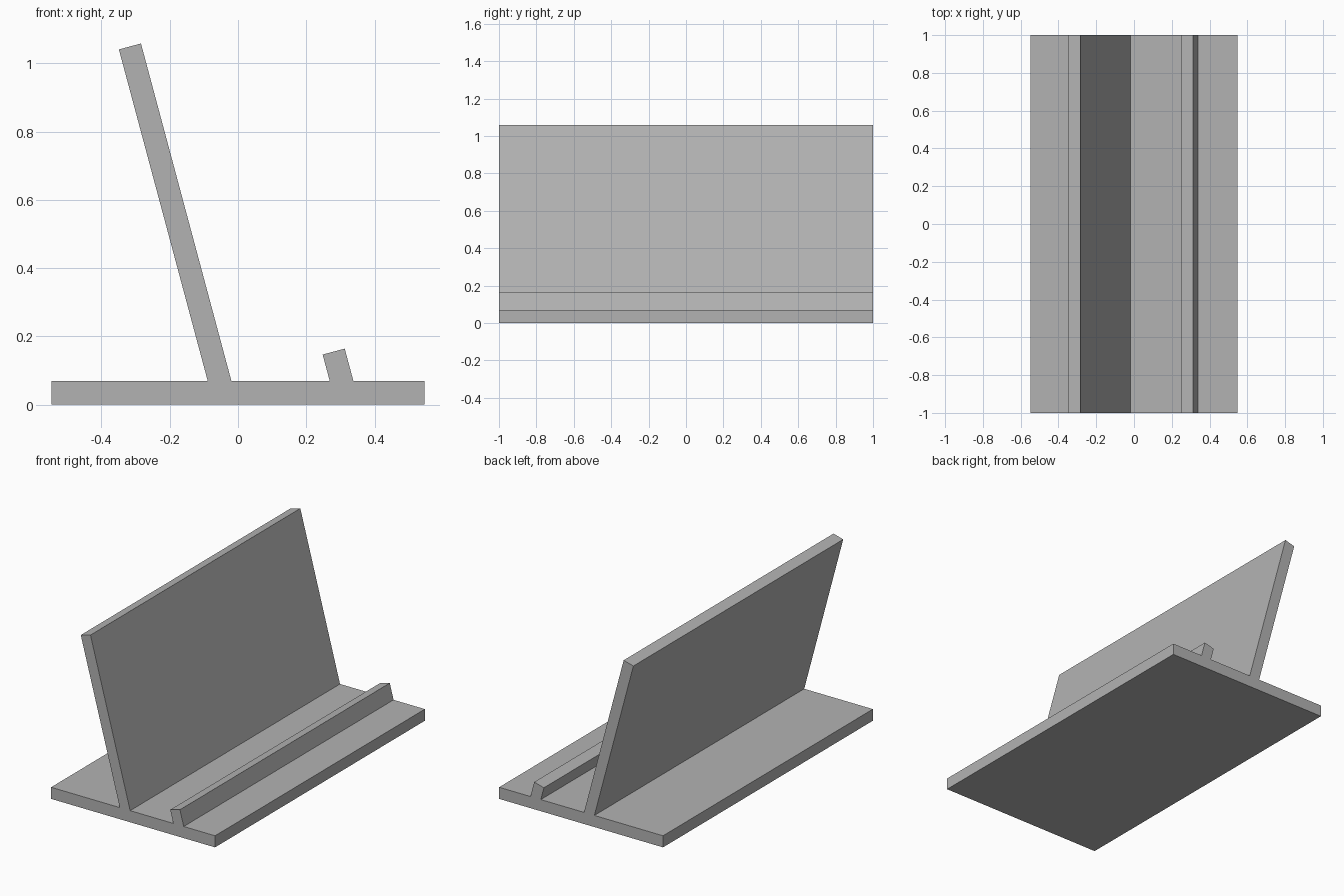
import bpy
import bmesh
from math import radians, sin, cos, tan
from mathutils import Vector

cube = bpy.data.objects.get("Cube")
if cube:
    bpy.data.objects.remove(cube, do_unlink=True)

DEPTH = 2.0
BASE_HALF_WIDTH = 0.547
BASE_TOP = 0.07
THICKNESS = 0.067
LEAN = radians(15)

grey = bpy.data.materials.new("plain_grey")
grey.use_nodes = True
grey.diffuse_color = (0.45, 0.45, 0.45, 1)
grey.node_tree.nodes["Principled BSDF"].inputs["Base Color"].default_value = grey.diffuse_color


def extrude_profile(name, points):
    """Extrude an (x, z) outline along the full depth."""
    bm = bmesh.new()
    face = bm.faces.new([bm.verts.new((x, -DEPTH / 2, z)) for x, z in points])
    result = bmesh.ops.extrude_face_region(bm, geom=[face])
    verts = [v for v in result["geom"] if isinstance(v, bmesh.types.BMVert)]
    bmesh.ops.translate(bm, verts=verts, vec=(0, DEPTH, 0))
    bmesh.ops.recalc_face_normals(bm, faces=bm.faces)
    mesh = bpy.data.meshes.new(name)
    bm.to_mesh(mesh)
    bm.free()
    mesh.materials.append(grey)
    obj = bpy.data.objects.new(name, mesh)
    bpy.context.collection.objects.link(obj)
    return obj


def leaning_slab(name, top_x, top_z):
    """Slab with a square top edge, leaning back, cut level where it meets the base."""
    back_top = Vector((top_x, top_z))
    front_top = back_top + THICKNESS * Vector((cos(LEAN), sin(LEAN)))
    feet = [(p.x + (p.y - BASE_TOP) * tan(LEAN), BASE_TOP) for p in (front_top, back_top)]
    return extrude_profile(name, [back_top, front_top, *feet])


# Flat base plate
extrude_profile("base_plate", [
    (-BASE_HALF_WIDTH, 0), (BASE_HALF_WIDTH, 0),
    (BASE_HALF_WIDTH, BASE_TOP), (-BASE_HALF_WIDTH, BASE_TOP)])

# Tall back rest and the low lip parallel to it
leaning_slab("back_rest", -0.349, 1.041)
leaning_slab("retaining_lip", 0.248, 0.147)
